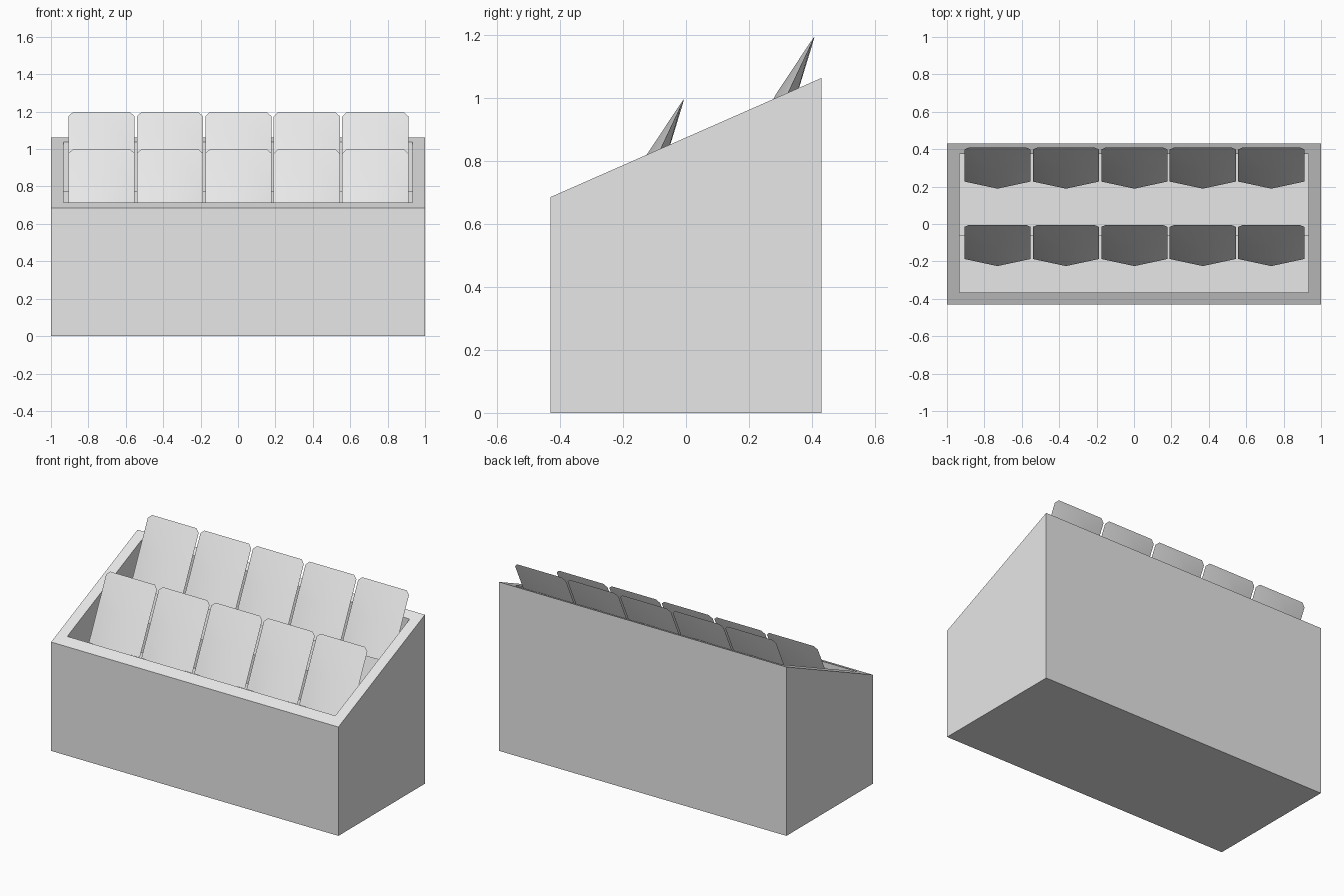
import bpy
import bmesh
import math
from mathutils import Vector

if "Cube" in bpy.data.objects:
    bpy.data.objects.remove(bpy.data.objects["Cube"], do_unlink=True)

grey = bpy.data.materials.new("light_grey")
grey.use_nodes = True
grey.diffuse_color = (0.8, 0.8, 0.8, 1)
grey.node_tree.nodes["Principled BSDF"].inputs["Base Color"].default_value = (0.8, 0.8, 0.8, 1)


def add_object(name, mesh):
    obj = bpy.data.objects.new(name, mesh)
    bpy.context.collection.objects.link(obj)
    return obj


def finish(bm, name):
    bmesh.ops.recalc_face_normals(bm, faces=bm.faces)
    mesh = bpy.data.meshes.new(name)
    bm.to_mesh(mesh)
    bm.free()
    mesh.materials.append(grey)
    return mesh


def select_only(obj):
    bpy.ops.object.select_all(action="DESELECT")
    obj.select_set(True)
    bpy.context.view_layer.objects.active = obj


def prism(name, profile, half_width):
    """Extrude a side profile of (y, z) points along x."""
    bm = bmesh.new()
    face = bm.faces.new([bm.verts.new((-half_width, y, z)) for y, z in profile])
    grown = bmesh.ops.extrude_face_region(bm, geom=[face])["geom"]
    moved = [v for v in grown if isinstance(v, bmesh.types.BMVert)]
    bmesh.ops.translate(bm, verts=moved, vec=(2 * half_width, 0, 0))
    return add_object(name, finish(bm, name))


# Sloped display box with a two-step recess
box = prism("display_box", [(-0.43, 0), (0.43, 0), (0.43, 1.063), (-0.43, 0.685)], 1.0)
cutter = prism("recess_cutter", [(-0.365, 0.58), (-0.065, 0.58), (-0.065, 0.775),
                                 (0.375, 0.775), (0.375, 1.5), (-0.365, 1.5)], 0.933)
cutter.hide_render = True
cut = box.modifiers.new("recess", "BOOLEAN")
cut.operation = "DIFFERENCE"
cut.solver = "EXACT"
cut.object = cutter
select_only(box)
bpy.ops.object.modifier_apply(modifier=cut.name)
bpy.data.objects.remove(cutter, do_unlink=True)


# Packet: pinched along the top and sides, bulging towards the bottom
def packet_mesh():
    down = Vector((0, -0.427, -0.904))
    front = Vector((0, -0.904, 0.427))
    # distance from top, half width, bulge
    rows = [(0, 0.155, 0), (0.022, 0.177, 0.004), (0.215, 0.177, 0.032), (0.424, 0.177, 0.042)]
    bm = bmesh.new()
    grid = []
    for length, half, bulge in rows:
        left, right = [bm.verts.new(down * length + Vector((s * half, 0, 0))) for s in (-1, 1)]
        near = bm.verts.new(down * length + front * bulge)
        far = bm.verts.new(down * length - front * bulge) if bulge else near
        grid.append((left, near, right, far))
    for upper, lower in zip(grid, grid[1:]):
        for i in range(4):
            j = (i + 1) % 4
            bm.faces.new((upper[i], upper[j], lower[j], lower[i]))
    bm.faces.new(grid[-1])
    return finish(bm, "packet")


# Two rows of five packets sharing one mesh
mesh = packet_mesh()
for row, (y, z) in {"front": (-0.006, 0.997), "back": (0.408, 1.195)}.items():
    for i in range(5):
        packet = add_object(f"{row}_packet_{i + 1}", mesh)
        packet.location = ((i - 2) * 0.366 + 0.002, y, z)
select_only(packet)
bpy.ops.object.shade_smooth_by_angle(angle=math.radians(35))
